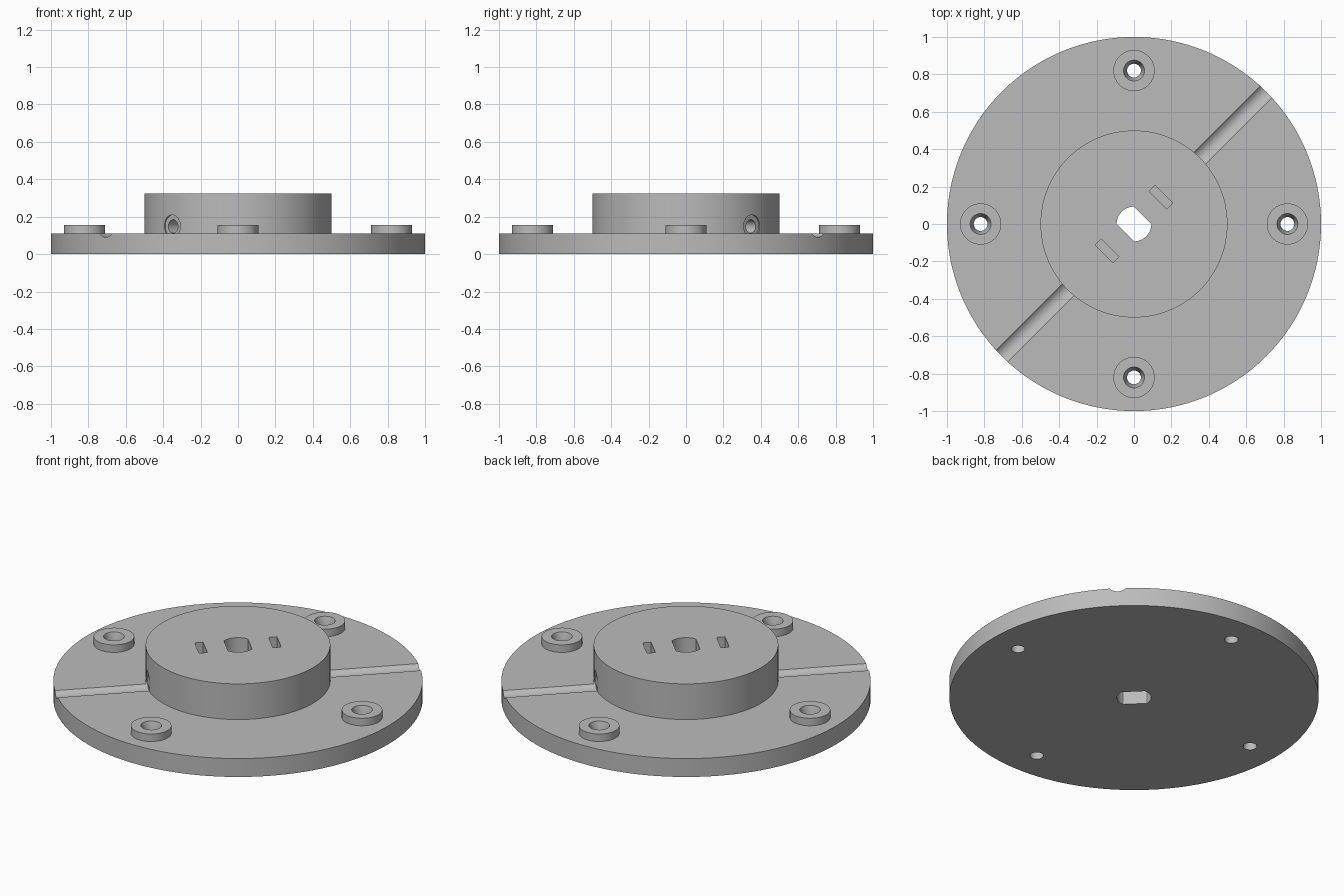
import bpy
import bmesh
from math import pi, cos, sin
from mathutils import Matrix

if "Cube" in bpy.data.objects:
    bpy.data.objects.remove(bpy.data.objects["Cube"], do_unlink=True)

grey = bpy.data.materials.new("plain grey")
grey.use_nodes = True
grey.diffuse_color = (0.5, 0.5, 0.5, 1)
grey.node_tree.nodes["Principled BSDF"].inputs["Base Color"].default_value = (0.5, 0.5, 0.5, 1)

DIAGONAL = Matrix.Rotation(pi / 4, 4, 'Z')


def make_object(name, bm):
    bmesh.ops.recalc_face_normals(bm, faces=bm.faces)
    mesh = bpy.data.meshes.new(name)
    bm.to_mesh(mesh)
    bm.free()
    mesh.materials.append(grey)
    obj = bpy.data.objects.new(name, mesh)
    bpy.context.collection.objects.link(obj)
    return obj


def lathe(name, profile, place=Matrix(), sides=48):
    """Solid of revolution about z; profile is (radius, height) from bottom to top."""
    bm = bmesh.new()
    rings = [[bm.verts.new((r * cos(2 * pi * i / sides), r * sin(2 * pi * i / sides), z))
              for i in range(sides)] for r, z in profile]
    bm.faces.new(rings[0])
    bm.faces.new(rings[-1])
    for low, high in zip(rings, rings[1:]):
        for i in range(sides):
            j = (i + 1) % sides
            bm.faces.new((low[i], low[j], high[j], high[i]))
    bmesh.ops.transform(bm, matrix=place, verts=bm.verts)
    return make_object(name, bm)


def box(name, size, place):
    bm = bmesh.new()
    bmesh.ops.create_cube(bm, size=1)
    bmesh.ops.transform(bm, matrix=place @ Matrix.Diagonal((*size, 1)), verts=bm.verts)
    return make_object(name, bm)


def combine(target, tool, operation):
    mod = target.modifiers.new(tool.name, 'BOOLEAN')
    mod.operation = operation
    mod.solver = 'EXACT'
    mod.object = tool
    bpy.context.view_layer.objects.active = target
    bpy.ops.object.modifier_apply(modifier=mod.name)
    bpy.data.objects.remove(tool, do_unlink=True)


def along_diagonal(start, height, angle=0):
    """Turns the z axis into the diagonal direction, starting at a distance from the centre."""
    return (Matrix.Translation((0, 0, height)) @ DIAGONAL @ Matrix.Rotation(angle, 4, 'Z')
            @ Matrix.Translation((start, 0, 0)) @ Matrix.Rotation(pi / 2, 4, 'Y'))


# Flange disc with raised hub
body = lathe("flanged_hub", [(1, 0), (1, 0.11), (0.5, 0.11), (0.5, 0.323)], sides=128)

# Four screw bosses with countersunk through holes
for k in range(4):
    spot = Matrix.Rotation(k * pi / 2, 4, 'Z') @ Matrix.Translation((0.82, 0, 0))
    combine(body, lathe("screw_boss", [(0.11, 0.05), (0.11, 0.155)], spot), 'UNION')
    combine(body, lathe("screw_hole", [(0.037, -0.1), (0.037, 0.095),
                                       (0.056, 0.155), (0.056, 0.3)], spot), 'DIFFERENCE')

# Shaft bore with two flats
bore = lathe("shaft_bore", [(0.093, -0.1), (0.093, 0.5)], DIAGONAL)
combine(bore, box("bore_flats", (0.132, 0.4, 2), DIAGONAL), 'INTERSECT')
combine(body, bore, 'DIFFERENCE')

# Round-bottomed grooves and nut slots on both sides of the diagonal
for angle in (0, pi):
    combine(body, lathe("groove", [(0.06, 0), (0.06, 0.7)],
                        along_diagonal(0.49, 0.15, angle)), 'DIFFERENCE')
    slot = DIAGONAL @ Matrix.Rotation(angle, 4, 'Z') @ Matrix.Translation((0.203, 0, 0.28))
    combine(body, box("nut_slot", (0.046, 0.134, 0.4), slot), 'DIFFERENCE')

# Set screw hole across the hub
combine(body, lathe("set_screw_hole", [(0.036, 0), (0.036, 1.2)],
                    along_diagonal(-0.6, 0.148)), 'DIFFERENCE')

bpy.ops.object.select_all(action='DESELECT')
body.select_set(True)
bpy.context.view_layer.objects.active = body
bpy.ops.object.shade_smooth_by_angle(angle=pi / 7)
